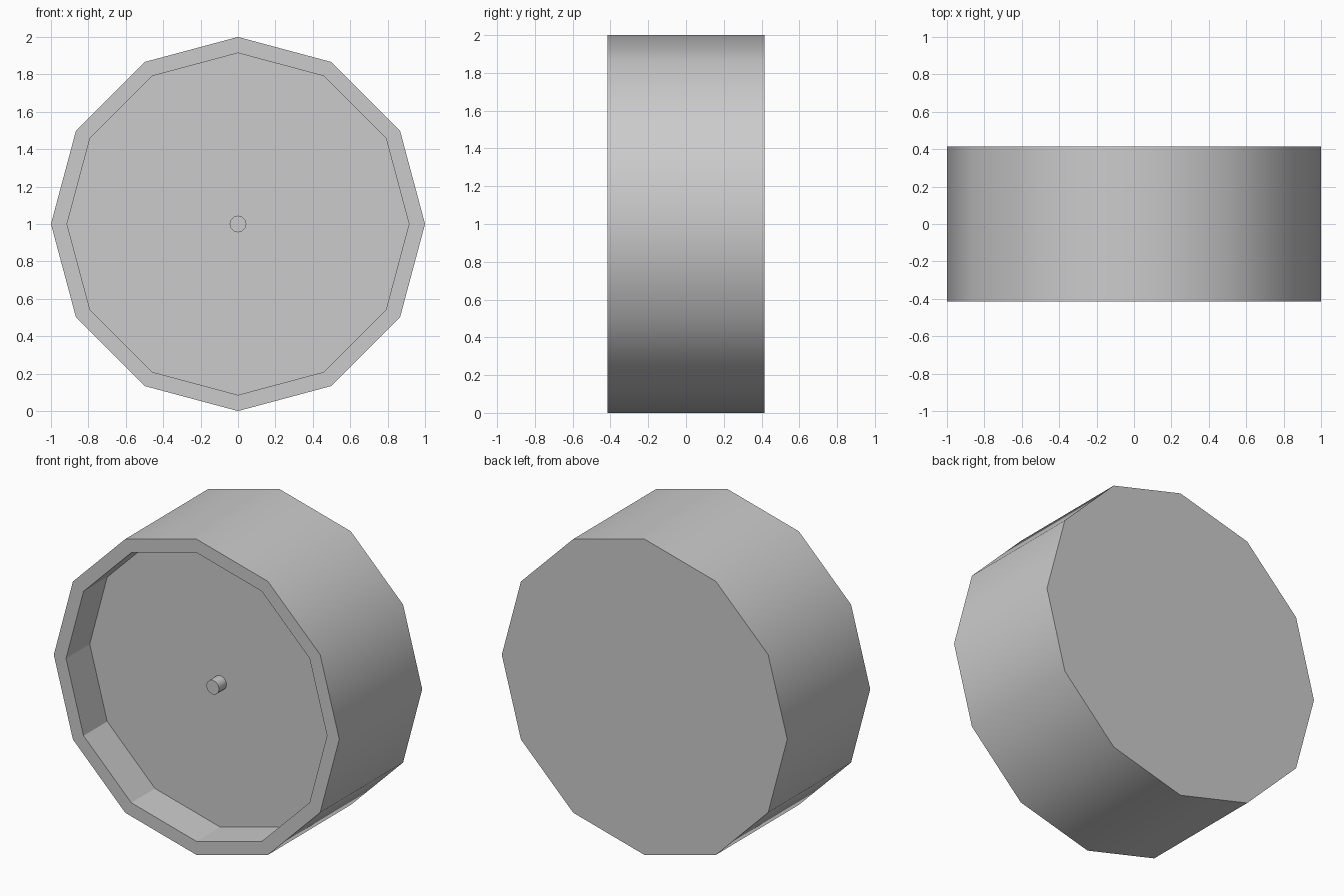
import bpy, bmesh, math
from mathutils import Matrix

cube = bpy.data.objects.get("Cube")
if cube:
    bpy.data.objects.remove(cube, do_unlink=True)

SIDES = 12
HALF_WIDTH = 0.415
RECESS = 0.237
PIN_LENGTH = 0.075
AXLE = Matrix.Translation((0, 0, 1)) @ Matrix.Rotation(math.pi / 2, 4, 'X')

grey = bpy.data.materials.new("light grey")
grey.use_nodes = True
grey.diffuse_color = (0.6, 0.6, 0.6, 1)
grey.node_tree.nodes["Principled BSDF"].inputs["Base Color"].default_value = (0.6, 0.6, 0.6, 1)


def cylinder(radius, depth, offset):
    """Cylinder along local z, smooth round the side and flat on the caps."""
    bm = bmesh.new()
    bmesh.ops.create_cone(bm, cap_ends=True, segments=SIDES, radius1=radius,
                          radius2=radius, depth=depth,
                          matrix=Matrix.Translation((0, 0, offset)))
    bm.normal_update()
    for f in bm.faces:
        f.smooth = abs(f.normal.z) < 0.5
    return bm


def finish(bm, name):
    """Turn the axis to the front, keep right-angled edges sharp."""
    bm.normal_update()
    for e in bm.edges:
        e.smooth = e.calc_face_angle(0) < math.radians(40)
    bm.transform(AXLE)
    mesh = bpy.data.meshes.new(name)
    bm.to_mesh(mesh)
    bm.free()
    mesh.materials.append(grey)
    obj = bpy.data.objects.new(name, mesh)
    bpy.context.collection.objects.link(obj)
    return obj


# Drum with a flat-walled recess sunk into the front
drum = cylinder(1.0, 2 * HALF_WIDTH, 0)
front = max(drum.faces, key=lambda f: f.normal.z)
bmesh.ops.inset_individual(drum, faces=[front], thickness=0.083, use_even_offset=True)
bmesh.ops.inset_individual(drum, faces=[front], thickness=0, depth=-RECESS)
for face in drum.faces:
    if all(v.co.xy.length < 0.95 for v in face.verts):
        face.smooth = False
finish(drum, "drum")

# Small pin in the middle of the recess floor
floor = HALF_WIDTH - RECESS
finish(cylinder(0.045, PIN_LENGTH, floor + PIN_LENGTH / 2), "centre_pin")
